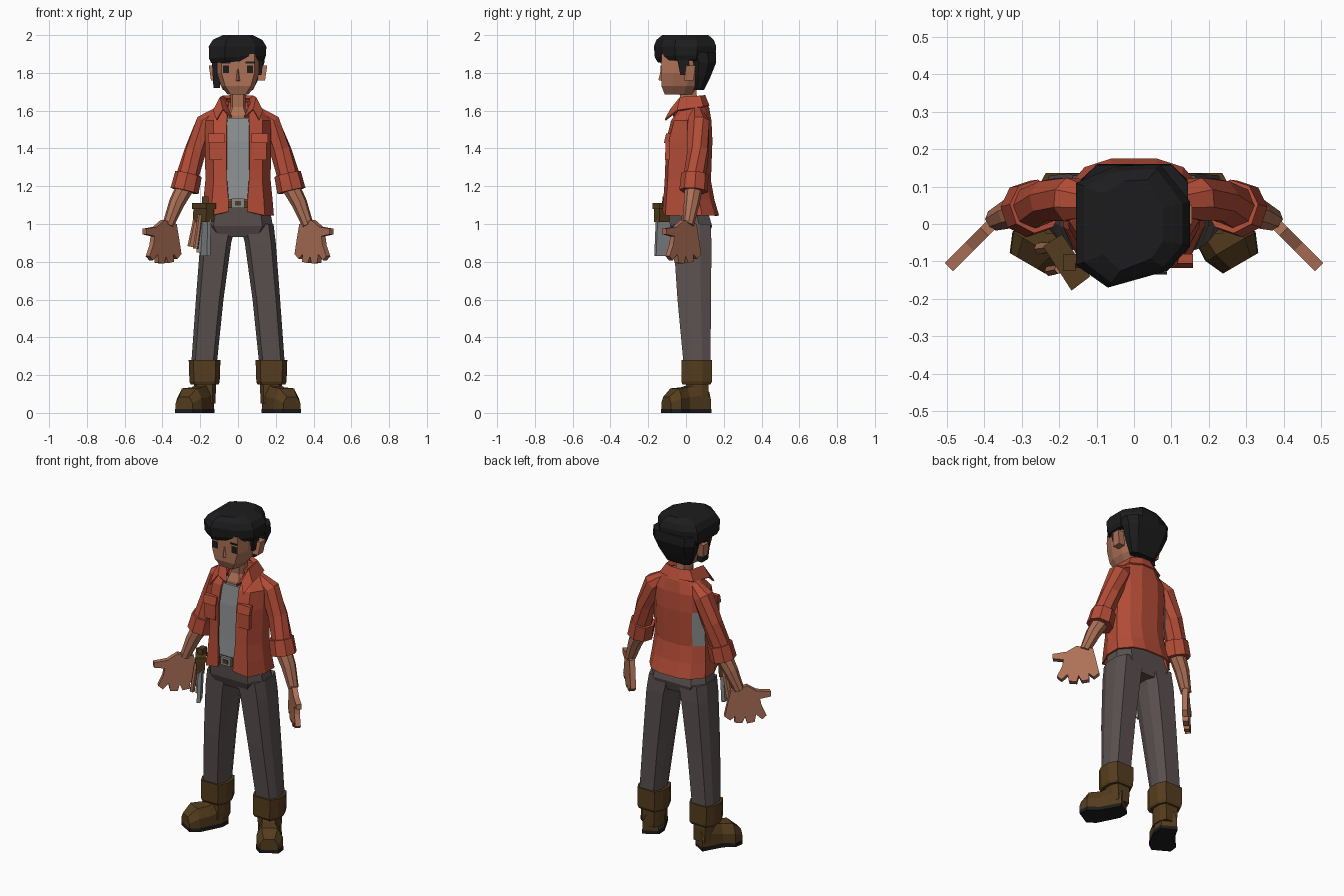
import bpy, bmesh, math
from mathutils import Vector

if "Cube" in bpy.data.objects:
    bpy.data.objects.remove(bpy.data.objects["Cube"])

def material(name, r, g, b):
    m = bpy.data.materials.new(name)
    m.diffuse_color = (r, g, b, 1)
    m.use_nodes = True
    m.node_tree.nodes["Principled BSDF"].inputs["Base Color"].default_value = m.diffuse_color
    return m

SKIN = material("skin", .42, .165, .095)
RED = material("red_cloth", .45, .072, .038)
GREY = material("grey_cloth", .27, .285, .29)
PANTS = material("dark_trousers", .105, .08, .08)
BROWN = material("brown_leather", .09, .046, .013)
BLACK = material("black_hair", .012, .012, .013)
STEEL = material("steel", .24, .25, .26)

def finish(name, bm, mats):
    bmesh.ops.recalc_face_normals(bm, faces=bm.faces[:])
    me = bpy.data.meshes.new(name)
    bm.to_mesh(me)
    bm.free()
    for m in mats:
        me.materials.append(m)
    ob = bpy.data.objects.new(name, me)
    bpy.context.collection.objects.link(ob)
    return ob

def skin_rings(name, rings, *mats, closed=True, thick=0, rule=None):
    """Bridge successive rings of points; cap when closed, thicken when open."""
    bm = bmesh.new()
    vs = [[bm.verts.new(p) for p in r] for r in rings]
    n = len(rings[0])
    for a, b in zip(vs, vs[1:]):
        for i in range(n if closed else n - 1):
            j = (i + 1) % n
            bm.faces.new((a[i], a[j], b[j], b[i]))
    if closed:
        bm.faces.new(vs[0])
        bm.faces.new(vs[-1])
    if rule:
        for f in bm.faces:
            f.material_index = rule(f.calc_center_median())
    ob = finish(name, bm, mats)
    if thick:
        mod = ob.modifiers.new("thickness", 'SOLIDIFY')
        mod.thickness, mod.offset = thick, 0
    return ob

def octo(z, cx, rx, yf, yb, k=.7):
    """Eight-sided level ring, from front yf to back yb."""
    d = yb - yf
    half = [(k * rx, yf), (rx, yf + .3 * d), (rx, yf + .7 * d), (k * rx, yb)]
    return [(cx + x, y, z) for x, y in half] + [(cx - x, y, z) for x, y in reversed(half)]

def tube(name, pts, mat, n=8):
    """Faceted tube through points (x, y, z, radius)."""
    P = [Vector(p[:3]) for p in pts]
    rings = []
    for i, p in enumerate(P):
        q = (P[min(i + 1, len(P) - 1)] - P[max(i - 1, 0)]).to_track_quat('Z', 'Y')
        rings.append([p + q @ Vector((pts[i][3] * math.cos(a), pts[i][3] * math.sin(a), 0))
                      for a in (math.tau * (k + .5) / n for k in range(n))])
    return skin_rings(name, rings, mat)

def prism(name, outline, z0, z1, mat, lean=(0, 0)):
    """Upright prism over an xy outline; lean shifts its bottom face."""
    return skin_rings(name, [[(x + lean[0], y + lean[1], z0) for x, y in outline],
                             [(x, y, z1) for x, y in outline]], mat)

def box(name, x0, x1, y0, y1, z0, z1, mat, lean=(0, 0)):
    return prism(name, [(x0, y0), (x1, y0), (x1, y1), (x0, y1)], z0, z1, mat, lean)

def mirrored(half):
    """Open strip: front right, round the back, to front left."""
    return half + [(-x, y, z) for x, y, z in reversed(half) if x > 0]

# Head and neck
skin_rings("head", [octo(1.685, 0, .055, -.112, .03), octo(1.73, 0, .09, -.13, .06, .75),
                    octo(1.80, 0, .112, -.13, .09, .78), octo(1.90, 0, .112, -.13, .09, .78)], SKIN)
skin_rings("nose", [[(-.012, -.128, 1.757), (.012, -.128, 1.757), (0, -.146, 1.762)],
                    [(-.005, -.128, 1.82), (.005, -.128, 1.82), (0, -.132, 1.82)]], SKIN)
skin_rings("neck", [octo(1.50, 0, .08, -.05, .08), octo(1.575, 0, .06, -.05, .08),
                    octo(1.62, 0, .04, -.03, .06), octo(1.72, 0, .04, -.035, .055)], SKIN)
for s in (-1, 1):
    e = .064 * s
    box("eye", e - .016, e + .016, -.134, -.129, 1.80, 1.838, BLACK)
    box("eyebrow", e - .024, e + .024, -.135, -.129, 1.85, 1.86, BLACK)
    box("ear", .135 * s - .02, .135 * s + .02, .0, .05, 1.76, 1.84, SKIN, (-.012 * s, -.01))

# Hair: crown, back of the head, side locks
crown = [(-.155, -.11), (-.07, -.17), (.09, -.125), (.15, -.06), (.15, .06), (.07, .16), (-.05, .155), (-.155, .11)]
skin_rings("hair_crown", [[(x * kx, y * ky, z + (.05 * x if z < 1.9 else 0)) for x, y in crown]
                          for z, kx, ky in ((1.86, .92, .88), (1.885, .99, .97), (1.94, 1, 1),
                                            (1.975, .86, .92), (2.0, .52, .74))], BLACK)
skin_rings("hair_back", [octo(1.71, 0, .08, .04, .095), octo(1.78, 0, .115, .035, .13),
                         octo(1.855, 0, .14, .03, .16), octo(1.91, 0, .145, .0, .158)], BLACK)
box("hair_lock_long", -.14, -.105, -.05, .01, 1.72, 1.89, BLACK, (.01, .02))
box("hair_lock_short", .10, .135, -.05, .01, 1.79, 1.89, BLACK, (-.01, .02))

# Shirt and open jacket, from the same body rings
body = [(1.045, .185, -.12, .17, .05), (1.13, .178, -.115, .145, .05), (1.23, .168, -.108, .127, .058),
        (1.44, .17, -.10, .135, .06), (1.545, .168, -.075, .13, .058), (1.615, .112, -.025, .118, .055),
        (1.645, .085, .0, .10, .05)]
skin_rings("shirt", [octo(z, 0, rx - .025, yf + .022, yb - .037) for z, rx, yf, yb, g in body[1:4]]
           + [octo(1.56, 0, .10, -.065, .09)], GREY)

def jacket_ring(z, rx, yf, yb, g):
    d = yb - yf
    return mirrored([(g, yf, z + .02 * (z < 1.1)), (.75 * rx, yf + .015, z), (rx, yf + .4 * d, z),
                     (rx, yf + .7 * d, z), (.7 * rx, yb - .022, z), (.33 * rx, yb, z)])
skin_rings("jacket", [jacket_ring(*b) for b in body], RED, GREY, closed=False, thick=.01,
           rule=lambda c: int(c.x < -.12 and c.y > .07 and 1.25 < c.z < 1.42))

# Collar and its lining
skin_rings("collar_lining", [octo(1.58, 0, .08, -.02, .09), octo(1.645, 0, .07, .0, .09)], RED)
skin_rings("collar", [
    mirrored([(.035, -.065, 1.565), (.068, -.02, 1.635), (.062, .065, 1.66), (.02, .085, 1.665)]),
    mirrored([(.08, -.08, 1.605), (.095, -.03, 1.668), (.08, .075, 1.675), (.03, .10, 1.678)]),
    mirrored([(.112, -.11, 1.55), (.128, -.045, 1.60), (.112, .09, 1.62), (.04, .12, 1.625)])],
    RED, closed=False, thick=.01)

# Chest pockets with flaps
for s in (-1, 1):
    box("chest_pocket", .115 * s - .037, .115 * s + .037, -.108, -.085, 1.34, 1.44, RED, (0, -.003))
    box("pocket_flap", .115 * s - .043, .115 * s + .043, -.105, -.08, 1.43, 1.48, RED, (0, -.012))

# Hips, belt and buckle
skin_rings("hips", [octo(.93, 0, .145, -.06, .12), octo(.99, 0, .185, -.085, .138),
                    octo(1.12, 0, .16, -.095, .10)], PANTS)
skin_rings("belt", [octo(1.085, 0, .168, -.108, .107), octo(1.12, 0, .162, -.108, .105)], BROWN)
box("belt_buckle", -.035, .035, -.122, -.105, 1.085, 1.135, STEEL)
box("buckle_centre", -.017, .017, -.126, -.12, 1.098, 1.122, BROWN)

# Hand outline seen from the front, and boot sections (x, y, half width, height)
hand = [(.335, 1.0), (.40, 1.02), (.44, .985), (.495, .975), (.495, .945), (.452, .935), (.458, .89),
        (.478, .83), (.46, .808), (.436, .84), (.43, .795), (.40, .79), (.392, .83), (.38, .793),
        (.35, .80), (.352, .84), (.332, .815), (.31, .84), (.322, .92)]
boot = [(.165, .11, .045, .11), (.178, .06, .058, .16), (.215, -.01, .06, .135),
        (.258, -.06, .075, .13), (.285, -.105, .052, .085)]

for s in (-1, 1):
    # Arm
    tube("sleeve", [(.09 * s, .055, 1.595, .035), (.165 * s, .065, 1.535, .062), (.225 * s, .065, 1.39, .058),
                    (.272 * s, .045, 1.24, .06)], RED)
    tube("sleeve_cuff", [(.262 * s, .047, 1.265, .072), (.283 * s, .04, 1.175, .076)], RED)
    tube("forearm", [(.272 * s, .042, 1.21, .05), (.325 * s, .03, 1.11, .042), (.37 * s, .012, .995, .03)], SKIN)
    # Hand, a slab turned 45 degrees
    skin_rings("hand", [[((x + o) * s, .38 - x + o, z) for x, z in hand] for o in (-.011, .011)], SKIN)
    # Leg
    skin_rings("trouser_leg", [octo(.28, .178 * s, .068, -.015, .13), octo(.60, .150 * s, .073, -.045, .132),
                               octo(.90, .118 * s, .082, -.065, .135),
                               octo(1.0, .10 * s, .088, -.07, .13)], PANTS)
    # Boot
    skin_rings("boot_cuff", [octo(.15, .177 * s, .074, -.018, .13), octo(.165, .177 * s, .08, -.025, .137),
                             octo(.28, .177 * s, .084, -.025, .137)], BROWN)
    skin_rings("boot_ankle", [octo(.05, .175 * s, .055, .0, .12), octo(.17, .175 * s, .06, .0, .12)], BROWN)
    ax, ay = .86, .5
    place = lambda x, y, u, z: ((x + ax * u) * s, y + ay * u, z)
    skin_rings("boot_foot", [[place(x, y, u * w, z) for u, z in
               ((-1, .02), (1, .02), (1, .6 * h), (.6, h), (-.6, h), (-1, .6 * h))]
               for x, y, w, h in boot], BROWN)
    skin_rings("boot_sole", [[place(x, y, u * (w + .003), z) for u, z in
               ((-1, 0), (1, 0), (1, .021), (-1, .021))] for x, y, w, h in boot], BLACK)

# Tool pouch set diagonally on one hip, with hanging tools
prism("tool_pouch", [(-.165, -.17), (-.125, -.14), (-.195, -.035), (-.235, -.06)], 1.01, 1.10, BROWN, (-.005, 0))
prism("pouch_flap", [(-.167, -.178), (-.117, -.14), (-.193, -.027), (-.243, -.06)], 1.08, 1.11, BROWN)
box("pouch_strap", -.19, -.155, -.125, -.08, 1.10, 1.145, BROWN)
prism("tool_blade", [(-.16, -.16), (-.142, -.15), (-.175, -.08), (-.193, -.09)], .83, 1.03, STEEL, (-.005, -.008))
box("tool_bar", -.21, -.185, -.10, -.065, .85, 1.03, STEEL, (-.01, .0))
tube("tool_handle_outer", [(-.215, -.06, 1.06, .015), (-.25, -.065, .88, .018)], SKIN, 6)
tube("tool_handle_inner", [(-.20, -.12, 1.05, .013), (-.225, -.125, .87, .015)], SKIN, 6)
